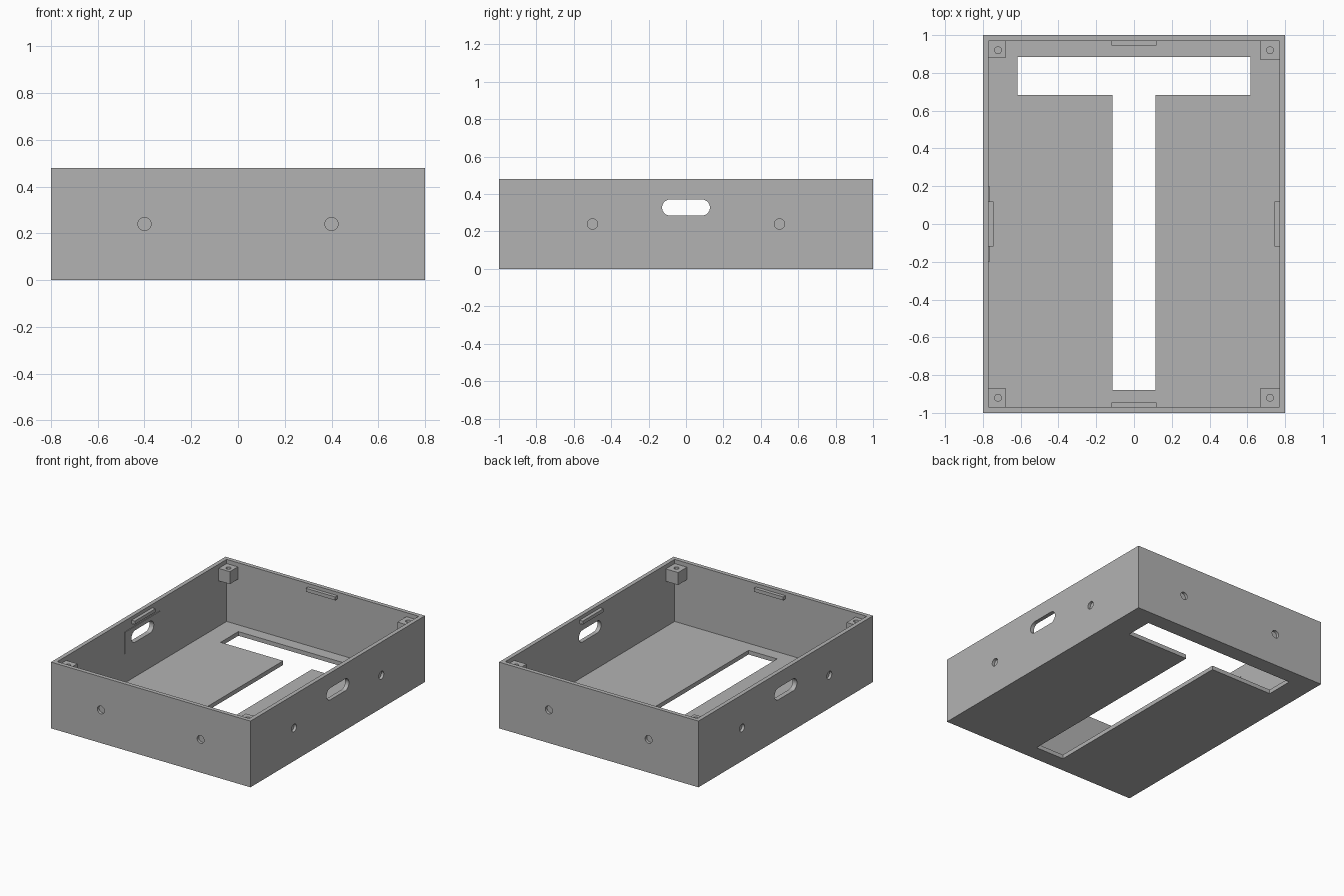
import bpy, bmesh
from math import cos, sin, pi
from mathutils import Vector

if "Cube" in bpy.data.objects:
    bpy.data.objects.remove(bpy.data.objects["Cube"], do_unlink=True)

grey = bpy.data.materials.new("plain grey")
grey.use_nodes = True
COLOUR = (0.45, 0.45, 0.45, 1)
grey.diffuse_color = COLOUR
grey.node_tree.nodes["Principled BSDF"].inputs["Base Color"].default_value = COLOUR


def prism(name, outline, axis, lo, hi):
    """Extrude a closed 2D outline along one axis, from lo to hi."""
    order = {"x": (2, 0, 1), "y": (0, 2, 1), "z": (0, 1, 2)}[axis]
    bm = bmesh.new()
    verts = [bm.verts.new([(u, v, lo)[i] for i in order]) for u, v in outline]
    face = bm.faces.new(verts)
    shift = Vector([(0, 0, hi - lo)[i] for i in order])
    top = bmesh.ops.extrude_face_region(bm, geom=[face])["geom"]
    bmesh.ops.translate(bm, vec=shift,
                        verts=[g for g in top if isinstance(g, bmesh.types.BMVert)])
    bmesh.ops.recalc_face_normals(bm, faces=bm.faces)
    mesh = bpy.data.meshes.new(name)
    bm.to_mesh(mesh)
    bm.free()
    mesh.materials.append(grey)
    obj = bpy.data.objects.new(name, mesh)
    bpy.context.collection.objects.link(obj)
    return obj


def rect(u0, u1, v0, v1):
    return [(u0, v0), (u1, v0), (u1, v1), (u0, v1)]


def circle(u, v, r, n=32):
    return [(u + r * cos(2 * pi * i / n), v + r * sin(2 * pi * i / n)) for i in range(n)]


def cut(target, cutter):
    cutter.hide_render = True
    cutter.hide_viewport = True
    cutter.display_type = "WIRE"
    mod = target.modifiers.new(cutter.name, "BOOLEAN")
    mod.operation = "DIFFERENCE"
    mod.solver = "EXACT"
    mod.object = cutter


W, D, H = 0.8, 1.0, 0.48      # half width, half depth, height
T = 0.03                      # wall and floor thickness
IW, ID = W - T, D - T

# Open tray
tray = prism("tray", rect(-W, W, -D, D), "z", 0, H)
cut(tray, prism("cavity_cutter", rect(-IW, IW, -ID, ID), "z", T, H + 0.1))

# T-shaped floor opening
bar, stem = 0.617, 0.115
tee = [(-bar, 0.885), (-bar, 0.682), (-stem, 0.682), (-stem, -0.88)]
tee += [(-x, y) for x, y in reversed(tee)]
cut(tray, prism("floor_opening_cutter", tee, "z", -0.1, 0.1))

# Rounded grip slot through both long walls
r, reach, slot_z = 0.043, 0.085, 0.328
slot = [(s * reach + r * cos(a), slot_z + r * sin(a))
        for s, start in ((1, -pi / 2), (-1, pi / 2))
        for a in [start + pi * i / 16 for i in range(17)]]
slot_cutter = prism("grip_slot_cutter", slot, "x", -1, 1)
cut(tray, slot_cutter)

# Shallow round pockets on the outside of all four walls
POCKET = 0.02
for axis, face, along in (("y", D, 0.4), ("x", W, 0.5)):
    for side in (-1, 1):
        for pos in (-along, along):
            ends = sorted((side * (face - POCKET), side * (face + 0.05)))
            cut(tray, prism("pocket_cutter", circle(pos, 0.24, 0.028), axis, *ends))

# Corner screw blocks, set just below the rim
for sx, sy, bx, by in ((1, 1, 0.671, 0.868), (-1, 1, 0.68, 0.878),
                       (1, -1, 0.671, 0.868), (-1, -1, 0.68, 0.868)):
    xs = sorted((sx * bx, sx * (IW + 0.005)))
    ys = sorted((sy * by, sy * (ID + 0.005)))
    block = prism("corner_block", rect(*xs, *ys), "z", 0.36, 0.45)
    cut(block, prism("screw_hole_cutter", circle(sx * 0.72, sy * 0.92, 0.018),
                     "z", 0.38, 0.5))

# Snap ridges in the middle of each inner wall
for s in (-1, 1):
    xs = sorted((s * (IW - 0.025), s * (IW + 0.005)))
    ys = sorted((s * (ID - 0.025), s * (ID + 0.005)))
    prism("side_ridge", rect(*xs, -0.118, 0.118), "z", 0.43, 0.455)
    prism("end_ridge", rect(-0.118, 0.118, *ys), "z", 0.43, 0.455)

# Thin backing plate behind the left grip slot
plate = prism("slot_plate", rect(-0.2, 0.2, 0.24, 0.4), "x", -IW - 0.005, -IW + 0.005)
cut(plate, slot_cutter)
